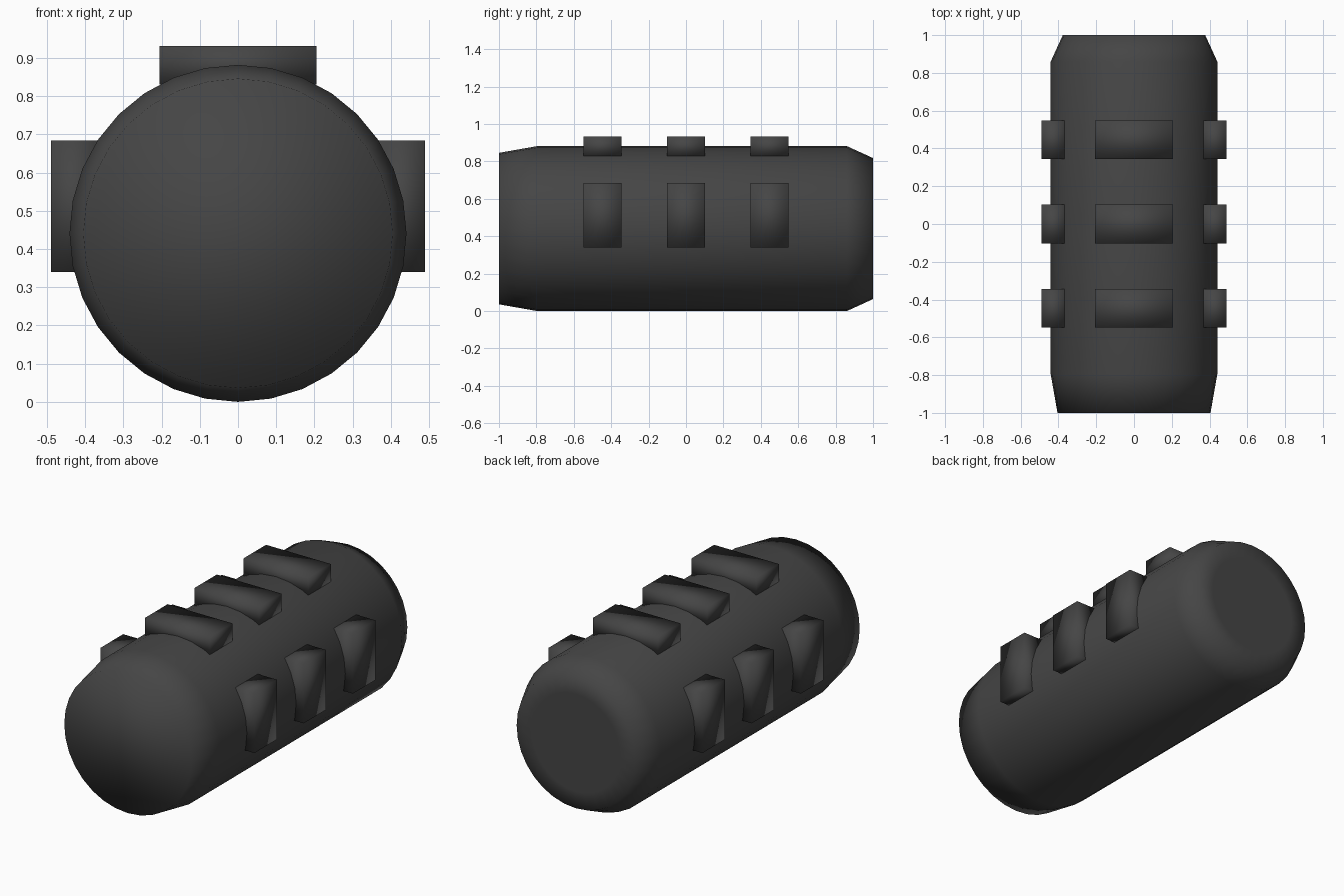
import bpy, bmesh, math

if "Cube" in bpy.data.objects:
    bpy.data.objects.remove(bpy.data.objects["Cube"])

R, SIDES = 0.441, 32

rubber = bpy.data.materials.new("dark_grey")
rubber.diffuse_color = (0.06, 0.06, 0.06, 1)
rubber.use_nodes = True
rubber.node_tree.nodes["Principled BSDF"].inputs["Base Color"].default_value = rubber.diffuse_color


def add_object(name, bm):
    bmesh.ops.recalc_face_normals(bm, faces=bm.faces)
    for f in bm.faces:
        f.smooth = True
    mesh = bpy.data.meshes.new(name)
    bm.to_mesh(mesh)
    bm.free()
    mesh.materials.append(rubber)
    obj = bpy.data.objects.new(name, mesh)
    bpy.context.collection.objects.link(obj)
    return obj


def block(name, lo, hi):
    bm = bmesh.new()
    bmesh.ops.create_cube(bm, size=1)
    for v in bm.verts:
        for i in range(3):
            v.co[i] = hi[i] if v.co[i] > 0 else lo[i]
    return add_object(name, bm)


# Barrel: rings along y with tapered ends; the back cap has an inset disc
profile = [(-1.0, 0.405), (-0.795, R), (0.86, R), (1.0, 0.377), (1.0, 0.28)]
bm = bmesh.new()
rings = []
for y, r in profile:
    angles = [2 * math.pi * i / SIDES for i in range(SIDES)]
    rings.append([bm.verts.new((r * math.sin(a), y, R + r * math.cos(a))) for a in angles])
for a, b in zip(rings, rings[1:]):
    for i in range(SIDES):
        j = (i + 1) % SIDES
        bm.faces.new((a[i], a[j], b[j], b[i]))
bm.faces.new(rings[0])
bm.faces.new(rings[-1])
add_object("barrel", bm)

# Grip blocks: three rows, each with one on top and one per side
for n, y in enumerate((-0.447, 0.0, 0.447), 1):
    y0, y1 = y - 0.102, y + 0.102
    block(f"top_grip_{n}", (-0.206, y0, 0.83), (0.206, y1, 0.932))
    for side, s in (("left", -1), ("right", 1)):
        x0, x1 = sorted((s * 0.365, s * 0.489))
        block(f"{side}_grip_{n}", (x0, y0, 0.34), (x1, y1, 0.684))
